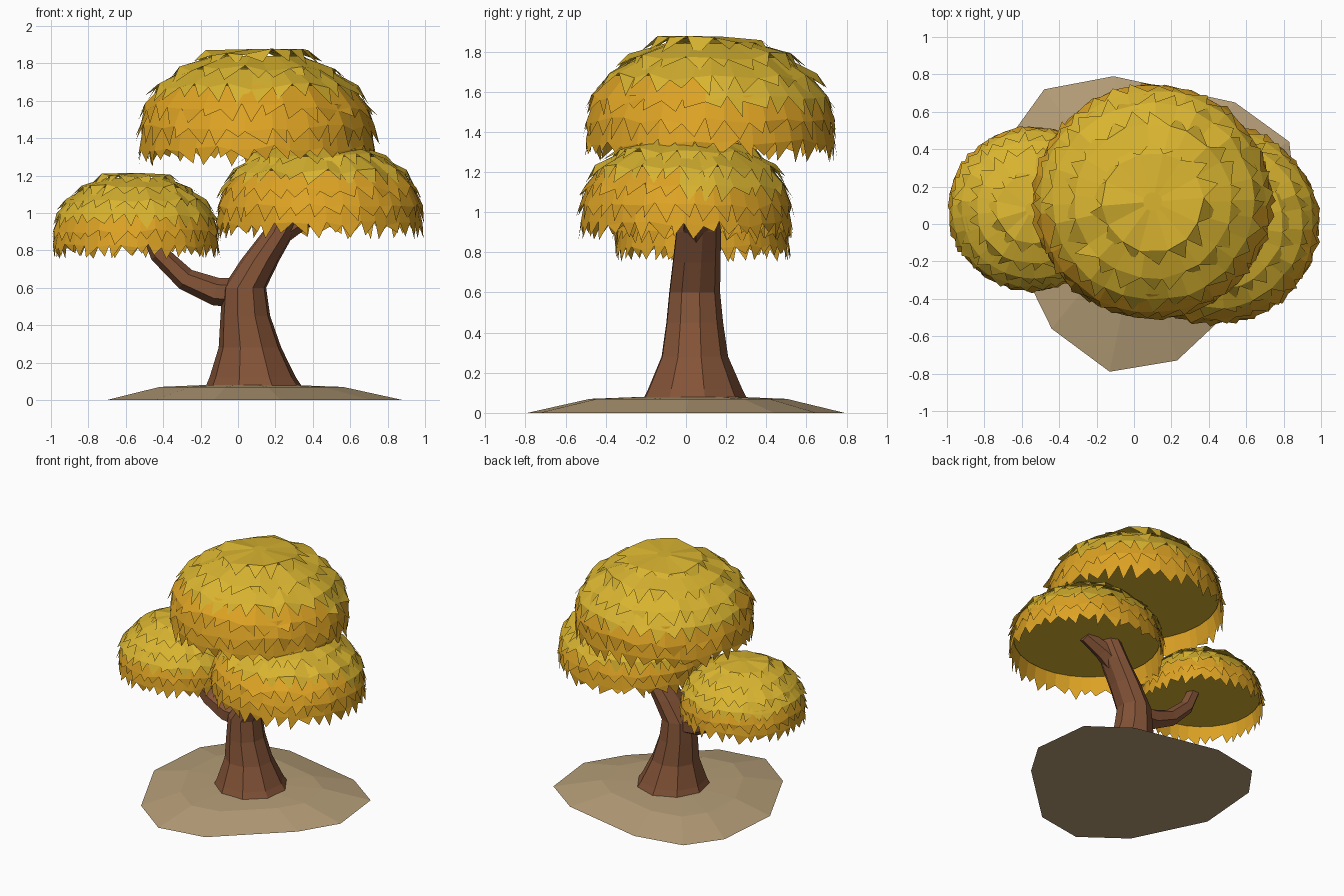
import bpy, bmesh, math, random
from mathutils import Vector

if "Cube" in bpy.data.objects:
    bpy.data.objects.remove(bpy.data.objects["Cube"])

random.seed(7)


def srgb(r, g, b):
    lin = [c / 12.92 if c <= 0.04045 else ((c + 0.055) / 1.055) ** 2.4
           for c in (r / 255, g / 255, b / 255)]
    return (*lin, 1)


def material(name, rgb):
    m = bpy.data.materials.new(name)
    m.diffuse_color = srgb(*rgb)
    m.use_nodes = True
    m.node_tree.nodes["Principled BSDF"].inputs["Base Color"].default_value = m.diffuse_color
    return m


YELLOW = material("yellow leaves", (217, 180, 48))
ORANGE = material("orange leaves", (221, 163, 36))
BARK = material("brown bark", (131, 83, 55))
SOIL = material("tan soil", (182, 158, 120))


def finish(name, bm, *mats):
    me = bpy.data.meshes.new(name)
    bm.to_mesh(me)
    bm.free()
    for m in mats:
        me.materials.append(m)
    ob = bpy.data.objects.new(name, me)
    bpy.context.collection.objects.link(ob)
    return ob


def loft(name, rings, mat):
    """Skin a list of equal-length point rings and cap both ends."""
    bm = bmesh.new()
    loops = [[bm.verts.new(p) for p in ring] for ring in rings]
    n = len(loops[0])
    for a, b in zip(loops, loops[1:]):
        for i in range(n):
            j = (i + 1) % n
            bm.faces.new((a[i], a[j], b[j], b[i]))
    bm.faces.new(loops[0][::-1])
    bm.faces.new(loops[-1])
    bmesh.ops.recalc_face_normals(bm, faces=bm.faces)
    return finish(name, bm, mat)


def limb(name, pts, sides=6):
    """Round limb along (x, y, z, radius) points, rings square to the path."""
    cs = [Vector(p[:3]) for p in pts]
    rings = []
    for k, c in enumerate(cs):
        t = (cs[min(k + 1, len(cs) - 1)] - cs[max(k - 1, 0)]).normalized()
        u = t.cross(Vector((0, 1, 0))).normalized()
        v = t.cross(u)
        rings.append([c + pts[k][3] * (u * math.cos(a) + v * math.sin(a))
                      for a in (math.tau * i / sides for i in range(sides))])
    return loft(name, rings, BARK)


# Ground mound: irregular outline rising to a low plateau
outline = [(0.88, 0.0), (0.83, 0.44), (0.54, 0.65), (-0.11, 0.79), (-0.48, 0.72),
           (-0.66, 0.47), (-0.70, -0.03), (-0.44, -0.56), (-0.13, -0.79),
           (0.23, -0.73), (0.71, -0.28)]
levels = [(1.0, 0.0), (0.62, 0.07), (0.3, 0.08)]
loft("ground_mound", [[Vector((0.04 + (x - 0.04) * s, y * s + 0.03 * (1 - s), z))
                       for x, y in outline] for s, z in levels], SOIL)

# Trunk: flared foot, bending right and on up into the top crown (x, y, z, rx, ry)
trunk = [(0.09, 0.04, 0.04, 0.28, 0.28), (0.08, 0.04, 0.12, 0.235, 0.24),
         (0.065, 0.04, 0.28, 0.17, 0.17), (0.04, 0.04, 0.45, 0.135, 0.145),
         (0.035, 0.04, 0.60, 0.118, 0.13), (0.12, 0.05, 0.75, 0.105, 0.122),
         (0.22, 0.06, 0.90, 0.088, 0.115), (0.28, 0.06, 1.03, 0.08, 0.10),
         (0.29, 0.08, 1.22, 0.07, 0.08), (0.26, 0.10, 1.50, 0.06, 0.06)]
loft("trunk", [[Vector((x + rx * math.cos(a), y + ry * math.sin(a), z))
                for a in (math.tau * (i + 0.3) / 9 for i in range(9))]
               for x, y, z, rx, ry in trunk], BARK)

# Side branches
limb("left_branch", [(0.03, 0.05, 0.57, 0.08), (-0.12, 0.05, 0.58, 0.075),
                     (-0.28, 0.06, 0.645, 0.06), (-0.42, 0.07, 0.78, 0.052),
                     (-0.49, 0.08, 0.95, 0.045)])
limb("right_branch", [(0.21, 0.05, 0.90, 0.08), (0.33, 0.05, 0.97, 0.065),
                      (0.48, 0.04, 1.04, 0.05)])

# Leaf rows: (teeth, tip height, tip radius, top height, top radius), as fractions
ROWS = [(38, 0.03, 0.98, 0.35, 0.95), (36, 0.20, 1.00, 0.52, 0.91),
        (34, 0.38, 0.99, 0.68, 0.79), (30, 0.55, 0.92, 0.82, 0.59),
        (22, 0.71, 0.76, 0.93, 0.36), (14, 0.84, 0.54, 0.985, 0.08)]


def crown(name, cx, cy, z0, rx, ry, h, front_rows):
    """Dome of overlapping leaf skirts with ragged hems, closed by a flat disc."""
    bm = bmesh.new()

    def vert(a, r, t):
        return bm.verts.new((cx + rx * r * math.cos(a), cy + ry * r * math.sin(a),
                             z0 + h * t))

    def face(vs, mat):
        bm.faces.new(vs).material_index = mat

    for k, (n, t0, r0, t1, r1) in enumerate(ROWS):
        step = math.tau / n
        phase = random.random()
        ang = [(i + phase + random.uniform(-0.22, 0.22)) * step for i in range(n)]
        top = [vert(a, r1, t1) for a in ang]
        hem = [vert(a, (r0 * 0.72 + r1 * 0.28) + random.uniform(0, 0.025),
                    t0 + 0.12 + random.uniform(-0.03, 0.03)) for a in ang]
        for i in range(n):
            j = (i + 1) % n
            mid = (i + phase + 0.5) * step
            # lower rows are orange, reaching higher on the front side
            low = k < 2 or (k < front_rows and math.sin(mid) < -0.1)
            face((hem[i], hem[j], top[j], top[i]), int(low))
            tip = vert(mid + random.uniform(-0.35, 0.35) * step,
                       r0 + random.uniform(-0.015, 0.03),
                       t0 + random.uniform(-0.04, 0.05))
            face((hem[i], tip, hem[j]), int(low))
        if k == len(ROWS) - 1:
            face(top, 0)
    # flat underside, recessed above the lowest hem
    ring = [vert(-math.tau * i / 28, 0.94, 0.32) for i in range(28)]
    face(ring, 0)
    return finish(name, bm, YELLOW, ORANGE)


crown("top_crown", 0.10, 0.12, 1.25, 0.64, 0.63, 0.635, 3)
crown("right_crown", 0.435, 0.0, 0.86, 0.555, 0.535, 0.54, 3)
crown("left_crown", -0.545, 0.08, 0.755, 0.45, 0.44, 0.465, 2)
